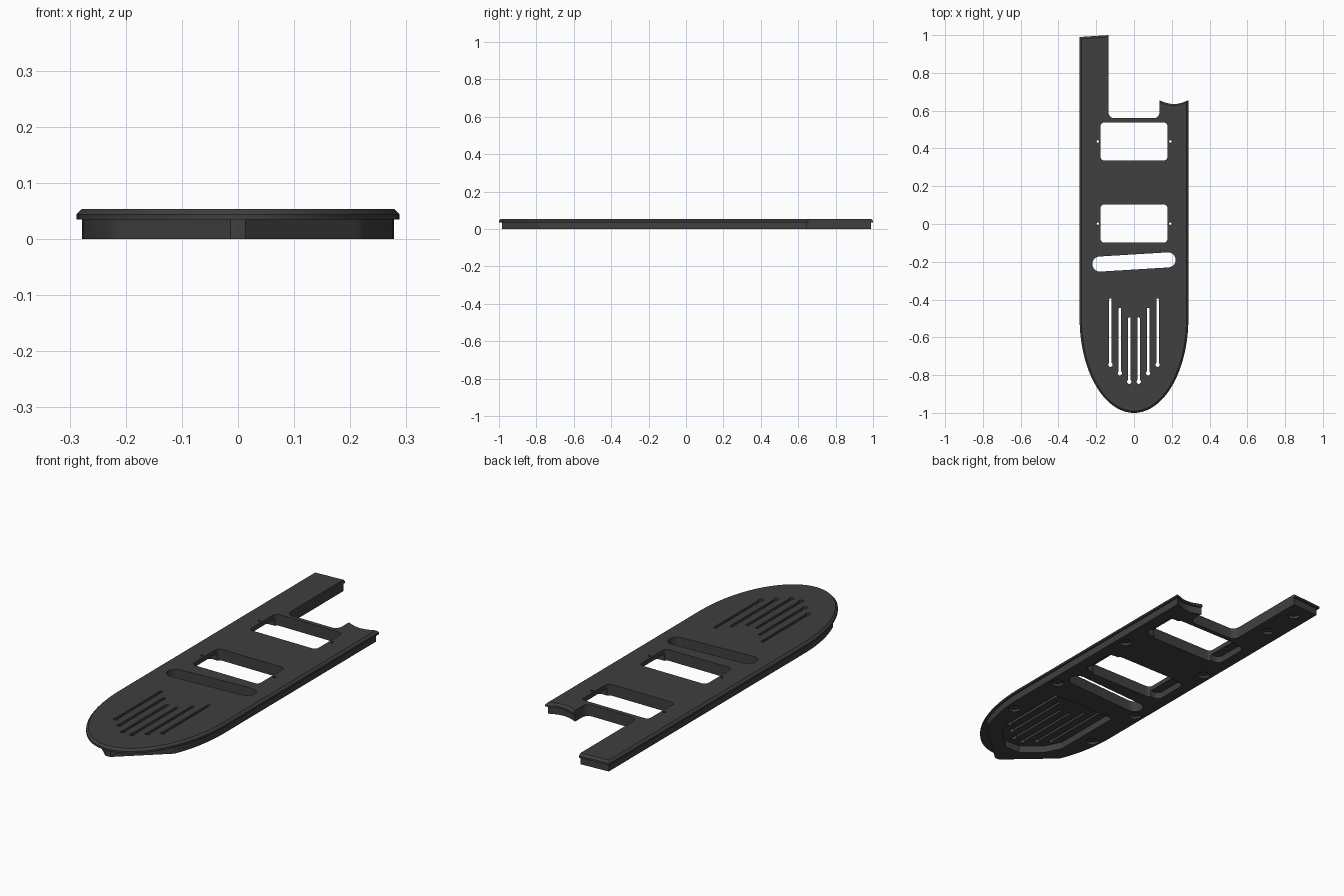
import bpy, bmesh, math

if "Cube" in bpy.data.objects:
    bpy.data.objects.remove(bpy.data.objects["Cube"])

mat = bpy.data.materials.new("charcoal plastic")
mat.diffuse_color = (0.05, 0.05, 0.05, 1)
mat.use_nodes = True
mat.node_tree.nodes["Principled BSDF"].inputs["Base Color"].default_value = mat.diffuse_color


def make_object(name, bm):
    bmesh.ops.recalc_face_normals(bm, faces=bm.faces[:])
    me = bpy.data.meshes.new(name)
    bm.to_mesh(me)
    bm.free()
    ob = bpy.data.objects.new(name, me)
    bpy.context.collection.objects.link(ob)
    return ob


def stack(name, rings):
    """Closed solid through rings of equal point count: [(points, z), ...]."""
    bm = bmesh.new()
    loops = [[bm.verts.new((x, y, z)) for x, y in pts] for pts, z in rings]
    n = len(loops[0])
    for a, b in zip(loops, loops[1:]):
        for i in range(n):
            j = (i + 1) % n
            bm.faces.new((a[i], a[j], b[j], b[i]))
    bm.faces.new(loops[0][::-1])
    bm.faces.new(loops[-1])
    return make_object(name, bm)


def arc(cx, cy, r, a0, a1, n=8):
    angles = [math.radians(a0 + (a1 - a0) * i / n) for i in range(n + 1)]
    return [(cx + r * math.cos(a), cy + r * math.sin(a)) for a in angles]


def outline(d, wedge=False):
    """Plan outline inset by d; wedge flattens the nose into a V."""
    w = 0.288 - d
    pts = [(w - (w - 0.135) * i / 12, 0.655 - d - 0.02 * math.sin(math.pi * i / 12))
           for i in range(13)]                          # scooped right prong end
    pts += arc(0.105, 0.59, 0.03, 360, 270, 5)          # notch corners
    pts += arc(-0.105, 0.59, 0.03, 270, 180, 5)
    pts += [(-0.135, 1 - d), (-w, 0.99 - d)]            # long left prong
    for i in range(65):                                 # elliptical nose
        t = math.pi + math.pi * i / 64
        x, y = w * math.cos(t), -0.5 + (0.5 - d) * math.sin(t)
        if wedge:
            y = max(y, -0.985 + 0.9 * max(0, abs(x) - 0.012))
        pts.append((x, y))
    return pts


def rounded_rect(x0, x1, y0, y1, r):
    return (arc(x1 - r, y1 - r, r, 0, 90, 5) + arc(x0 + r, y1 - r, r, 90, 180, 5)
            + arc(x0 + r, y0 + r, r, 180, 270, 5) + arc(x1 - r, y0 + r, r, 270, 360, 5))


def capsule(ax, ay, bx, by, r, n=8):
    t = math.degrees(math.atan2(by - ay, bx - ax))
    return arc(bx, by, r, t - 90, t + 90, n) + arc(ax, ay, r, t + 90, t + 270, n)


def disc(x, y, r, n=20):
    return arc(x, y, r, 0, 360 * (n - 1) / n, n - 1)


# Body with overhanging chamfered lip
cover = stack("cover_plate", [(outline(0.01, True), 0), (outline(0.01, True), 0.035),
                              (outline(0), 0.035), (outline(0), 0.044),
                              (outline(0.01), 0.054)])
cover.data.materials.append(mat)

cuts = []   # (profile, top height of cut)
THROUGH = 0.1

# Pocket under the vents
cuts.append(([(0.17, -0.36), (-0.17, -0.36), (-0.17, -0.72), (-0.13, -0.80),
              (-0.04, -0.875), (0.04, -0.875), (0.13, -0.80), (0.17, -0.72)], 0.034))

# Two rectangular openings with ledges and screw holes at each side
for yc in (0.437, 0.002):
    cuts.append((rounded_rect(-0.222, 0.222, yc - 0.09, yc + 0.09, 0.025), 0.032))
    cuts.append((rounded_rect(-0.177, 0.177, yc - 0.101, yc + 0.101, 0.02), THROUGH))
    for s in (-1, 1):
        cuts.append((disc(s * 0.192, yc, 0.007, 12), THROUGH))

# Slanted slot
cuts.append((capsule(-0.181, -0.212, 0.181, -0.19, 0.04, 12), THROUGH))

# Vent slots with round ends
for s in (-1, 1):
    for x, top, low in ((0.025, -0.5, -0.835), (0.075, -0.45, -0.79), (0.125, -0.4, -0.745)):
        cuts.append((capsule(s * x, low, s * x, top, 0.0065, 6), THROUGH))
        cuts.append((disc(s * x, low, 0.0115, 14), THROUGH))

# Shallow round magnet seats on the underside
seats = [(s * 0.235, y) for s in (-1, 1) for y in (-0.58, -0.27, 0.22)]
for x, y in seats + [(-0.2, 0.72), (-0.2, 0.91)]:
    cuts.append((disc(x, y, 0.028), 0.012))

bpy.context.view_layer.objects.active = cover
for profile, top in cuts:
    cutter = stack("cutter", [(profile, -0.05), (profile, top)])
    cutter.hide_render = True
    mod = cover.modifiers.new("cut", "BOOLEAN")
    mod.operation = "DIFFERENCE"
    mod.solver = "EXACT"
    mod.object = cutter
    bpy.ops.object.modifier_apply(modifier=mod.name)
    bpy.data.objects.remove(cutter)

cover.select_set(True)
bpy.ops.object.shade_smooth_by_angle(angle=math.radians(25))
